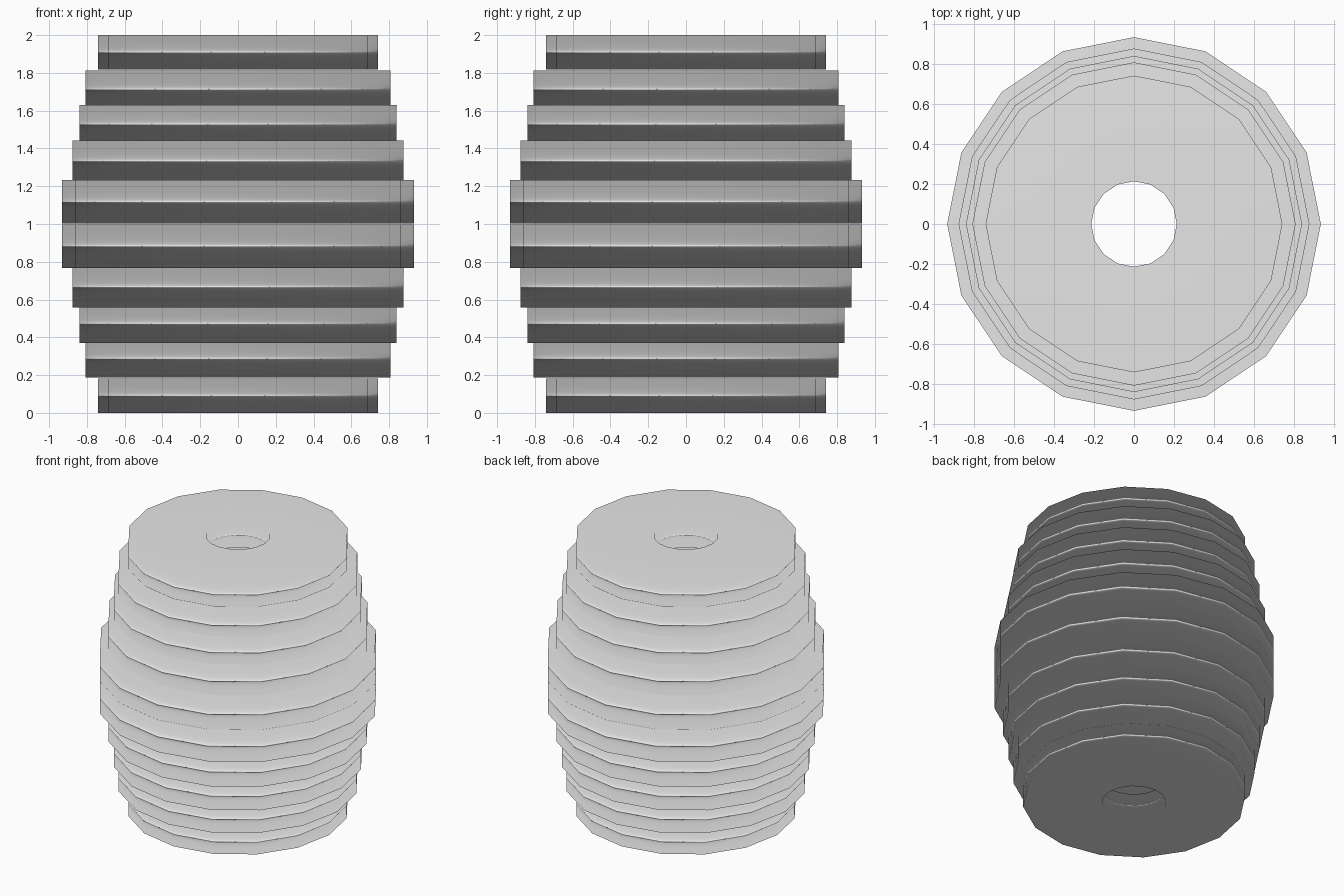
import bpy
import bmesh
import math

if "Cube" in bpy.data.objects:
    bpy.data.objects.remove(bpy.data.objects["Cube"])

SIDES = 16
HEIGHT_RATIO = 0.246   # disc thickness relative to its radius
HOLE_RATIO = 0.288     # bore radius relative to its radius

grey = bpy.data.materials.new("light grey")
grey.diffuse_color = (0.8, 0.8, 0.8, 1.0)
grey.use_nodes = True
grey.node_tree.nodes["Principled BSDF"].inputs["Base Color"].default_value = grey.diffuse_color


def ring_disc(name, radius, z_low, z_high):
    """Thick washer made by joining four loops of vertices."""
    bm = bmesh.new()
    hole = radius * HOLE_RATIO
    profile = [(radius, z_low), (radius, z_high), (hole, z_high), (hole, z_low)]
    loops = []
    for r, z in profile:
        loops.append([bm.verts.new((r * math.cos(2 * math.pi * i / SIDES),
                                    r * math.sin(2 * math.pi * i / SIDES), z))
                      for i in range(SIDES)])
    for k in range(4):
        a, b = loops[k], loops[(k + 1) % 4]
        for i in range(SIDES):
            j = (i + 1) % SIDES
            bm.faces.new((a[i], a[j], b[j], b[i])).smooth = True
    bmesh.ops.recalc_face_normals(bm, faces=bm.faces)
    mesh = bpy.data.meshes.new(name)
    bm.to_mesh(mesh)
    bm.free()
    mesh.materials.append(grey)
    obj = bpy.data.objects.new(name, mesh)
    bpy.context.collection.objects.link(obj)
    # Soft rim shading led by the broad flat faces
    mod = obj.modifiers.new("soft rims", 'WEIGHTED_NORMAL')
    mod.mode = 'FACE_AREA'
    mod.weight = 90
    return obj


# Discs from the narrow end to the wide middle: radius and top height
discs = [(0.741, 2.0), (0.807, 1.812), (0.839, 1.631), (0.876, 1.441), (0.933, 1.232)]

for n, (radius, top) in enumerate(discs, 1):
    bottom = max(top - radius * HEIGHT_RATIO, 1.001)
    ring_disc(f"upper_disc_{n}", radius, bottom, top)
    # Mirrored partner in the lower half
    ring_disc(f"lower_disc_{n}", radius, 2 - top, 2 - bottom)
